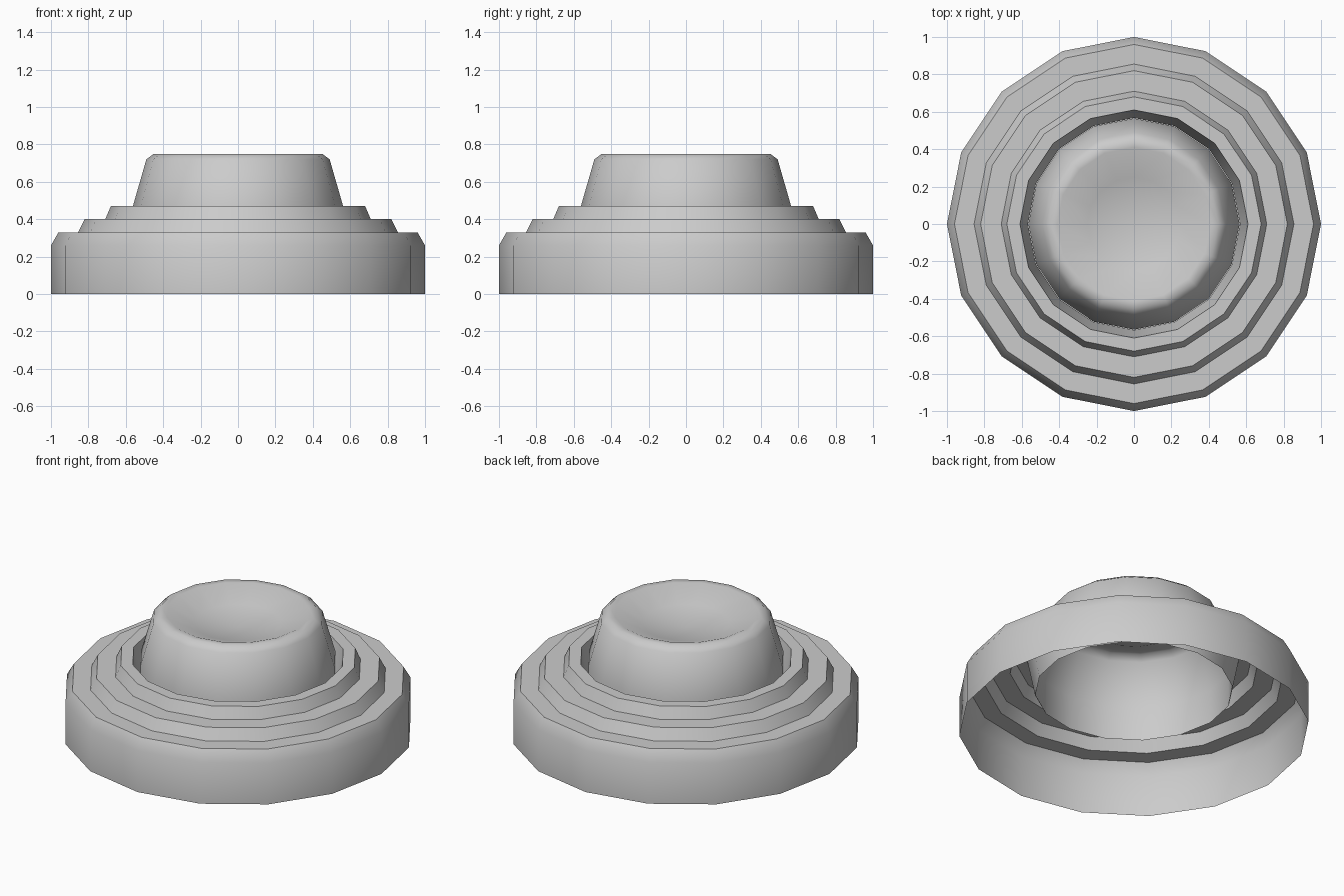
import bpy, bmesh, math

if "Cube" in bpy.data.objects:
    bpy.data.objects.remove(bpy.data.objects["Cube"])

SIDES = 16


def lathe(name, profile):
    """Revolve (radius, z) points around z as an open 16-sided shell."""
    bm = bmesh.new()
    rings = []
    for r, z in profile:
        n = 1 if r == 0 else SIDES
        rings.append([bm.verts.new((r * math.cos(2 * math.pi * i / SIDES),
                                    r * math.sin(2 * math.pi * i / SIDES), z))
                      for i in range(n)])
    for a, b in zip(rings, rings[1:]):
        for i in range(SIDES):
            j = (i + 1) % SIDES
            if len(b) == 1:
                bm.faces.new((a[i], a[j], b[0]))
            else:
                bm.faces.new((a[i], a[j], b[j], b[i]))
    mesh = bpy.data.meshes.new(name)
    bm.to_mesh(mesh)
    bm.free()
    obj = bpy.data.objects.new(name, mesh)
    bpy.context.collection.objects.link(obj)
    bpy.ops.object.select_all(action='DESELECT')
    obj.select_set(True)
    bpy.context.view_layer.objects.active = obj
    bpy.ops.object.shade_smooth_by_angle(angle=math.radians(50))
    return obj


# Hollow stepped base, open underneath, with the groove wall inside
lathe("stepped_base", [(1, 0), (1, 0.26), (0.96, 0.33), (0.855, 0.33),
                       (0.82, 0.40), (0.71, 0.40), (0.68, 0.47),
                       (0.61, 0.47), (0.567, 0.25)])

# Tapered centre collar with rounded rim and shallow dished top
lathe("dished_collar", [(0.565, 0.25), (0.565, 0.46), (0.49, 0.72),
                        (0.45, 0.75), (0.41, 0.75), (0.25, 0.685), (0, 0.655)])
